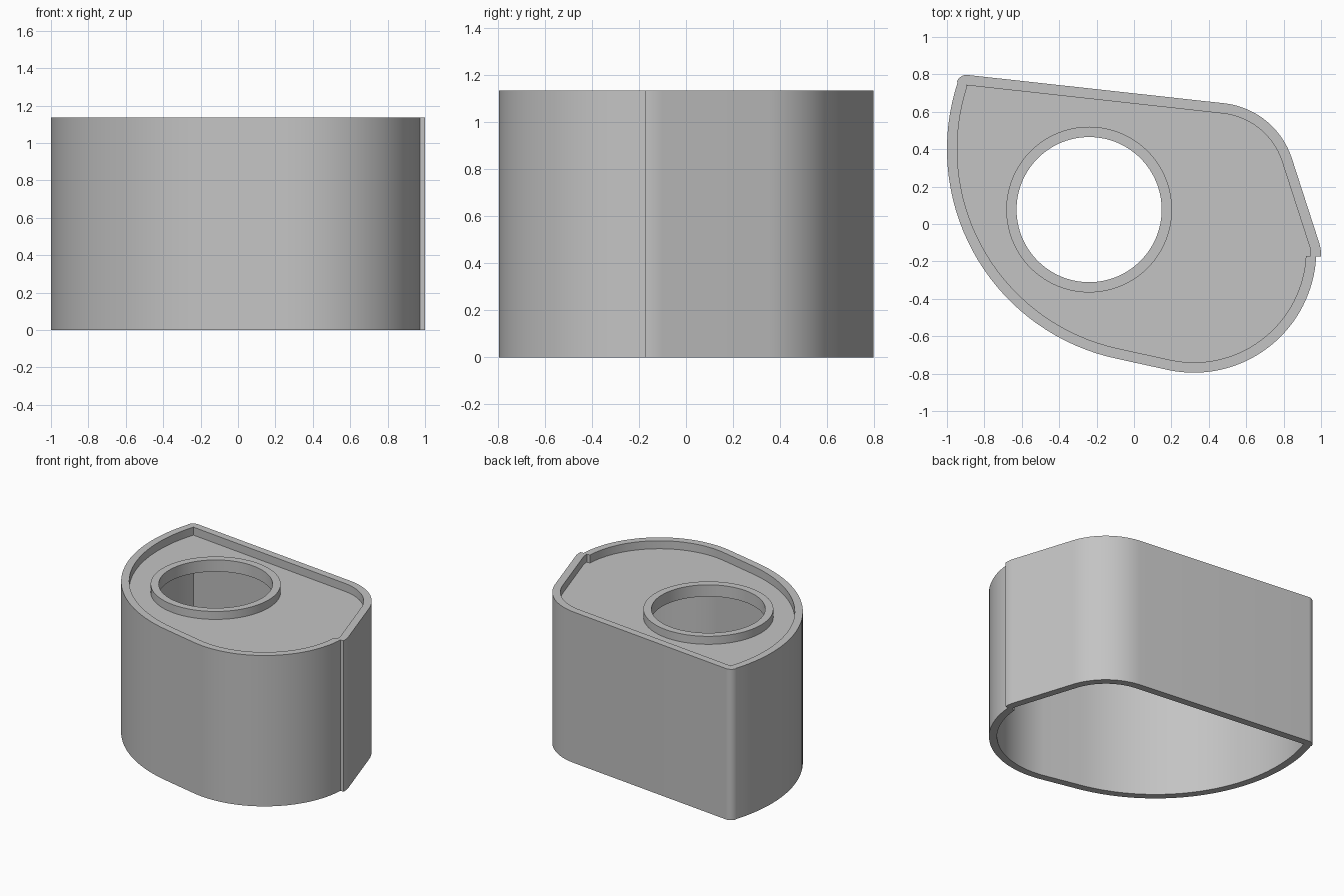
import bpy
import bmesh
from math import cos, sin, radians, ceil

if "Cube" in bpy.data.objects:
    bpy.data.objects.remove(bpy.data.objects["Cube"], do_unlink=True)

HEIGHT = 1.135
WALL = 0.055
PLATE_TOP = HEIGHT - 0.06
PLATE_BOTTOM = HEIGHT - 0.088

# Tangent arcs of the outline: centre x, centre y, radius, start and end angle
ARCS = [
    (0.80, -0.163, 0.20, -3, 18.3),
    (0.435, 0.218, 0.43, 18.3, 83.7),
    (-0.895, 0.742, WALL, 83.7, 161.8),
    (0.145, 0.40, 1.145, 161.8, 258),
    (0.32, -0.14, 0.655, 258, 357),
]


def arc(cx, cy, r, start, end):
    n = max(2, ceil((end - start) / 3))
    angles = [radians(start + (end - start) * i / n) for i in range(n + 1)]
    return [(cx + r * cos(a), cy + r * sin(a)) for a in angles]


def outline(inset):
    """Rounded outline, moved inwards; points that coincide are dropped."""
    points = []
    for cx, cy, r, start, end in ARCS:
        for x, y in arc(cx, cy, max(r - inset, 0), start, end):
            if all(abs(x - p) + abs(y - q) > 0.006 for p, q in points):
                points.append((x, y))
    return points


def circle(r):
    return arc(-0.24, 0.077, r, 0, 360)[:-1]


bm = bmesh.new()


def loop(points, z):
    verts = [bm.verts.new((x, y, z)) for x, y in points]
    for a, b in zip(verts, verts[1:] + verts[:1]):
        bm.edges.new((a, b))
    return verts


def side(points, z0, z1):
    """Upright wall between two heights; returns its lower and upper loops."""
    low, high = loop(points, z0), loop(points, z1)
    for i in range(len(low)):
        j = (i + 1) % len(low)
        bm.faces.new((low[i], low[j], high[j], high[i]))
    return low, high


def flat(a, b):
    """Flat band between two loops at the same height."""
    edges = [bm.edges.get((v, w)) for l in (a, b) for v, w in zip(l, l[1:] + l[:1])]
    bmesh.ops.triangle_fill(bm, edges=edges, use_beauty=True)


# Upright surfaces: outer shell, cavity, recess, collar and hole
outer, inner = outline(0), outline(WALL)
shell_low, shell_high = side(outer, 0, HEIGHT)
cavity_low, cavity_high = side(inner, 0, PLATE_BOTTOM)
recess_low, recess_high = side(inner, PLATE_TOP, HEIGHT)
collar_low, collar_high = side(circle(0.443), PLATE_TOP, HEIGHT)
hole_low, hole_high = side(circle(0.388), PLATE_BOTTOM, HEIGHT)

# Flat surfaces: rims, both faces of the plate, collar top
flat(shell_low, cavity_low)
flat(shell_high, recess_high)
flat(recess_low, collar_low)
flat(collar_high, hole_high)
flat(cavity_high, hole_low)
bmesh.ops.recalc_face_normals(bm, faces=bm.faces[:])

mesh = bpy.data.meshes.new("housing")
bm.to_mesh(mesh)
bm.free()
housing = bpy.data.objects.new("housing", mesh)
bpy.context.collection.objects.link(housing)

# Plain grey finish
grey = bpy.data.materials.new("plain_grey")
grey.use_nodes = True
colour = (0.55, 0.55, 0.55, 1)
grey.diffuse_color = colour
grey.node_tree.nodes["Principled BSDF"].inputs["Base Color"].default_value = colour
mesh.materials.append(grey)

bpy.ops.object.select_all(action="DESELECT")
housing.select_set(True)
bpy.context.view_layer.objects.active = housing
bpy.ops.object.shade_smooth_by_angle(angle=radians(30))
